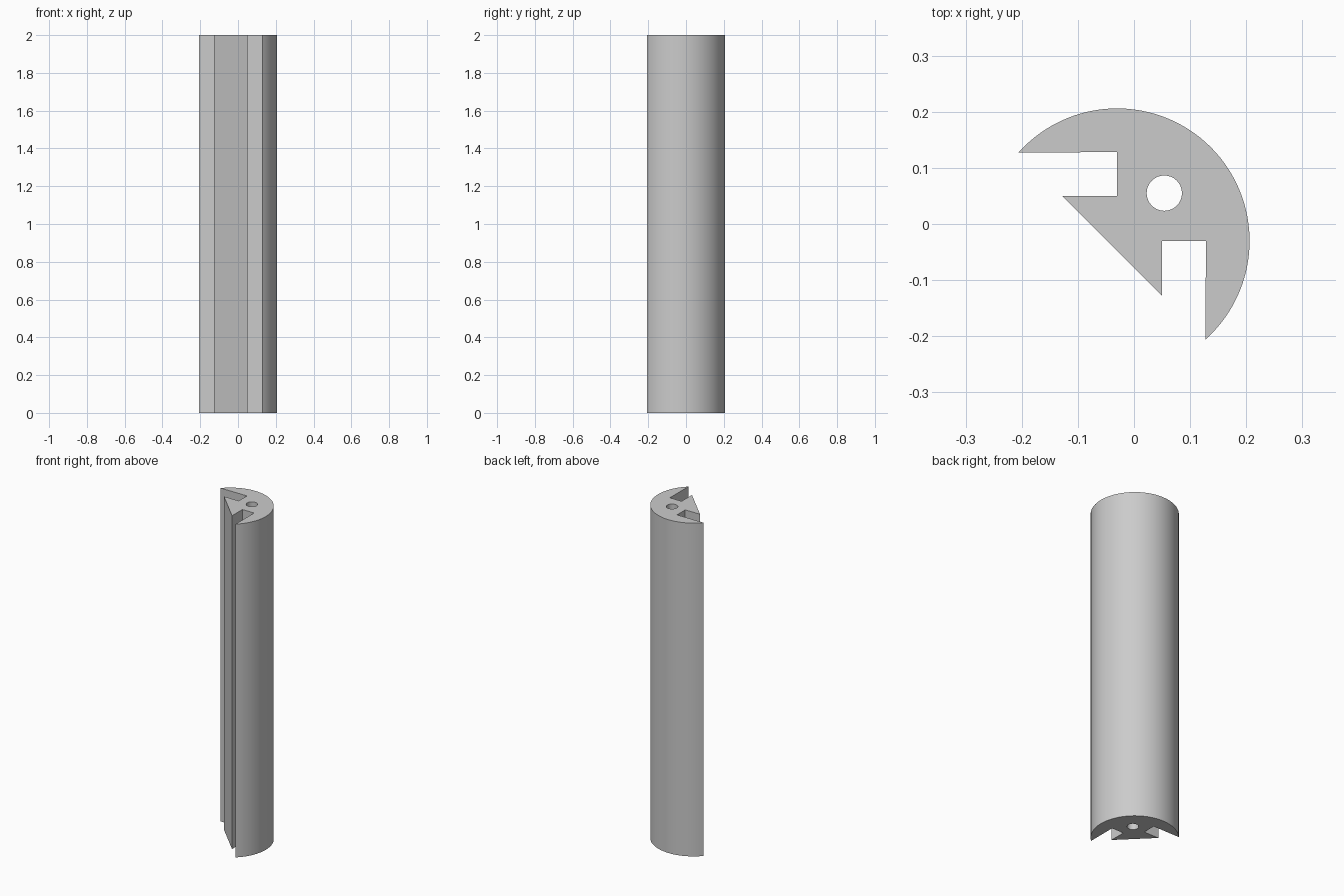
import bpy, bmesh, math
from mathutils import Vector

cube = bpy.data.objects.get("Cube")
if cube:
    bpy.data.objects.remove(cube, do_unlink=True)

HEIGHT = 2.0
CENTRE, RADIUS = -0.03, 0.236
SLOT_OUT, SLOT_IN, SLOT_END = 0.128, 0.05, -0.03
FLAT = -0.078  # chord of the flat side: x + y = FLAT


def arc(cx, cy, radius, start, end, steps):
    angles = [start + (end - start) * i / steps for i in range(steps + 1)]
    return [(cx + radius * math.cos(a), cy + radius * math.sin(a)) for a in angles]


# Cross-section: round back, then two slots mirrored across the diagonal
tip = (FLAT - SLOT_OUT, SLOT_OUT)
a_end = math.atan2(tip[1] - CENTRE, tip[0] - CENTRE)
outline = arc(CENTRE, CENTRE, RADIUS, math.pi / 2 - a_end, a_end, 64)
slot = [(SLOT_END, SLOT_OUT), (SLOT_END, SLOT_IN), (FLAT - SLOT_IN, SLOT_IN)]
outline += slot + [(y, x) for x, y in reversed(slot)]
hole = arc(0.054, 0.055, 0.0315, 0, math.tau, 32)[:-1]

# Walls of the outline and the bore, then the two end caps
bm = bmesh.new()
caps = ([], [])
for ring in (outline, hole):
    low = [bm.verts.new((x, y, 0)) for x, y in ring]
    high = [bm.verts.new((x, y, HEIGHT)) for x, y in ring]
    for i in range(len(ring)):
        j = (i + 1) % len(ring)
        bm.faces.new((low[i], low[j], high[j], high[i]))
        for level, cap in zip((low, high), caps):
            cap.append(bm.edges.get((level[i], level[j])))
for cap, direction in zip(caps, (-1, 1)):
    bmesh.ops.triangle_fill(bm, edges=cap, use_beauty=True,
                            normal=Vector((0, 0, direction)))
bmesh.ops.recalc_face_normals(bm, faces=bm.faces)

mesh = bpy.data.meshes.new("slotted_bar")
bm.to_mesh(mesh)
bm.free()
bar = bpy.data.objects.new("slotted_bar", mesh)
bpy.context.collection.objects.link(bar)

# Plain grey material
grey = bpy.data.materials.new("light grey")
grey.use_nodes = True
colour = (0.6, 0.6, 0.6, 1)
grey.diffuse_color = colour
grey.node_tree.nodes["Principled BSDF"].inputs["Base Color"].default_value = colour
mesh.materials.append(grey)

# Smooth round surfaces, sharp corners
bpy.ops.object.select_all(action="DESELECT")
bar.select_set(True)
bpy.context.view_layer.objects.active = bar
bpy.ops.object.shade_smooth_by_angle(angle=math.radians(30))
